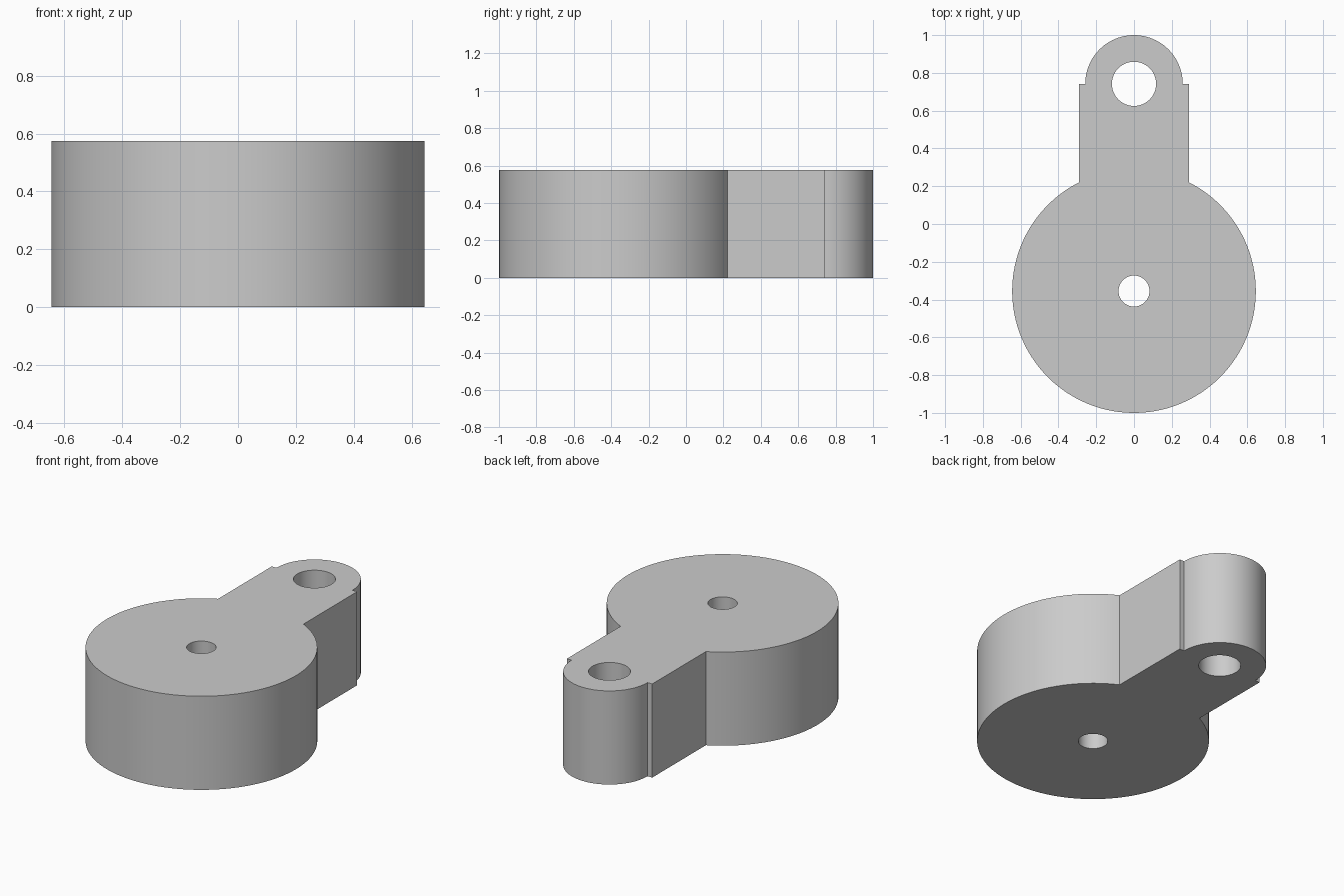
import bpy
import bmesh
from math import acos, cos, sin, pi

cube = bpy.data.objects.get("Cube")
if cube:
    bpy.data.objects.remove(cube, do_unlink=True)

HEIGHT = 0.575
DISC_Y, DISC_R, DISC_HOLE_R = -0.355, 0.645, 0.082
LUG_Y, LUG_R, LUG_HOLE_R = 0.742, 0.258, 0.117
ARM_HALF = 0.29


def arc(cy, r, start, end, steps):
    """Points along an arc centred on x = 0, both ends included."""
    angles = [start + (end - start) * i / steps for i in range(steps + 1)]
    return [(r * cos(a), cy + r * sin(a)) for a in angles]


def circle(cy, r, steps=64):
    return arc(cy, r, 0, 2 * pi, steps)[:-1]


# Outline: large disc, straight arm with small shoulders, rounded lug
join = acos(ARM_HALF / DISC_R)
outline = arc(DISC_Y, DISC_R, pi - join, 2 * pi + join, 96)
outline.append((ARM_HALF, LUG_Y))
outline += arc(LUG_Y, LUG_R, 0, pi, 48)
outline.append((-ARM_HALF, LUG_Y))

# Fill the outline around the two bores, then extrude to full height
bm = bmesh.new()
edges = []
for loop in (outline, circle(DISC_Y, DISC_HOLE_R), circle(LUG_Y, LUG_HOLE_R)):
    verts = [bm.verts.new((x, y, 0)) for x, y in loop]
    edges += [bm.edges.new((v, verts[i - 1])) for i, v in enumerate(verts)]
bmesh.ops.triangle_fill(bm, edges=edges, use_beauty=True)
grown = bmesh.ops.extrude_face_region(bm, geom=bm.faces[:], use_keep_orig=True)
top = [g for g in grown["geom"] if isinstance(g, bmesh.types.BMVert)]
bmesh.ops.translate(bm, verts=top, vec=(0, 0, HEIGHT))
bmesh.ops.recalc_face_normals(bm, faces=bm.faces[:])

mesh = bpy.data.meshes.new("lever_arm")
bm.to_mesh(mesh)
bm.free()
lever = bpy.data.objects.new("lever_arm", mesh)
bpy.context.collection.objects.link(lever)

# Plain grey material
grey = bpy.data.materials.new("plain grey")
grey.use_nodes = True
colour = (0.6, 0.6, 0.6, 1)
grey.diffuse_color = colour
grey.node_tree.nodes["Principled BSDF"].inputs["Base Color"].default_value = colour
mesh.materials.append(grey)

# Round walls shade smoothly, corners stay sharp
bpy.ops.object.select_all(action="DESELECT")
lever.select_set(True)
bpy.context.view_layer.objects.active = lever
bpy.ops.object.shade_smooth_by_angle(angle=pi / 6)
